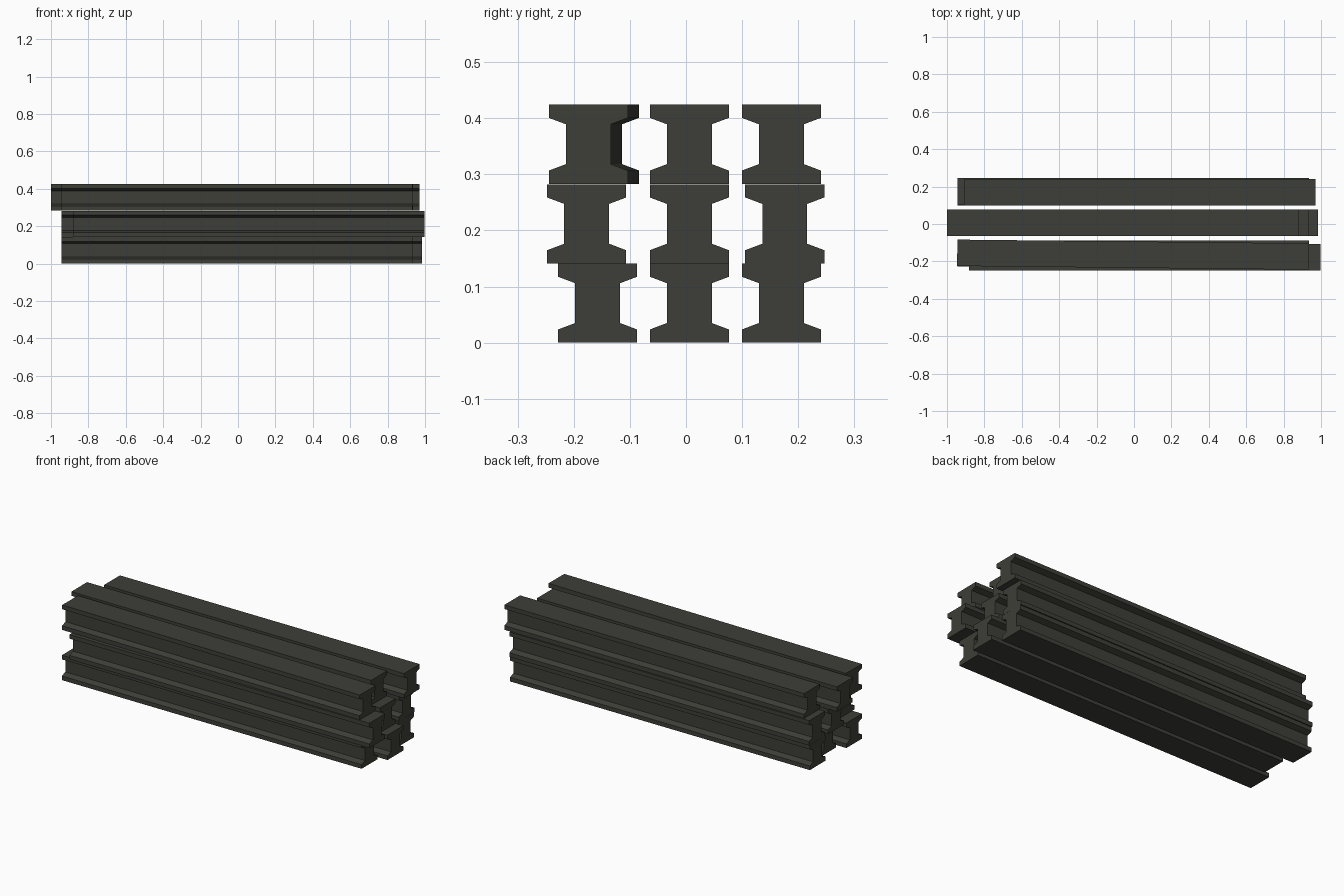
import bpy, bmesh, math

if "Cube" in bpy.data.objects:
    bpy.data.objects.remove(bpy.data.objects["Cube"])

steel = bpy.data.materials.new("dark_olive_steel")
steel.diffuse_color = (0.048, 0.048, 0.040, 1)
steel.use_nodes = True
steel.node_tree.nodes["Principled BSDF"].inputs["Base Color"].default_value = steel.diffuse_color

LENGTH, SIZE = 1.88, 0.141
H = SIZE / 2

# I-beam cross-section (y, z): one quarter mirrored to all four corners
quarter = [(H, H), (H, H - 0.0235), (0.04, H - 0.035)]
right = quarter + [(y, -z) for y, z in reversed(quarter)]
profile = right + [(-y, z) for y, z in reversed(right)]


def beam(name, x, y, z, angle=0.0):
    """Extrude the section along x, centred on the given point."""
    bm = bmesh.new()
    a = [bm.verts.new((-LENGTH / 2, py, pz)) for py, pz in profile]
    b = [bm.verts.new((LENGTH / 2, py, pz)) for py, pz in profile]
    n = len(profile)
    for i in range(n):
        j = (i + 1) % n
        bm.faces.new((a[i], a[j], b[j], b[i]))
    bm.faces.new(a[::-1])
    bm.faces.new(b)
    bmesh.ops.recalc_face_normals(bm, faces=bm.faces[:])
    mesh = bpy.data.meshes.new(name)
    bm.to_mesh(mesh)
    bm.free()
    mesh.materials.append(steel)
    ob = bpy.data.objects.new(name, mesh)
    ob.location = (x, y, z)
    ob.rotation_euler.z = angle
    bpy.context.collection.objects.link(ob)


# Stack rows: (row name, bottom height, beams front to back as x, y, angle)
skew = -math.atan(0.02 / LENGTH)
rows = [
    ("bottom", 0.0, [(-0.005, -0.1575, 0), (0.043, 0.006, 0), (-0.005, 0.17, 0)]),
    ("middle", 0.1413, [(0.057, -0.177, 0), (-0.005, 0.006, 0), (-0.005, 0.176, 0)]),
    ("top", 0.2832, [(-0.005, -0.164, skew), (-0.06, 0.006, 0), (0.031, 0.17, 0)]),
]
for row, base, beams in rows:
    for place, (x, y, angle) in zip(("front", "centre", "back"), beams):
        beam(f"{row}_{place}_beam", x, y, base + H, angle)
